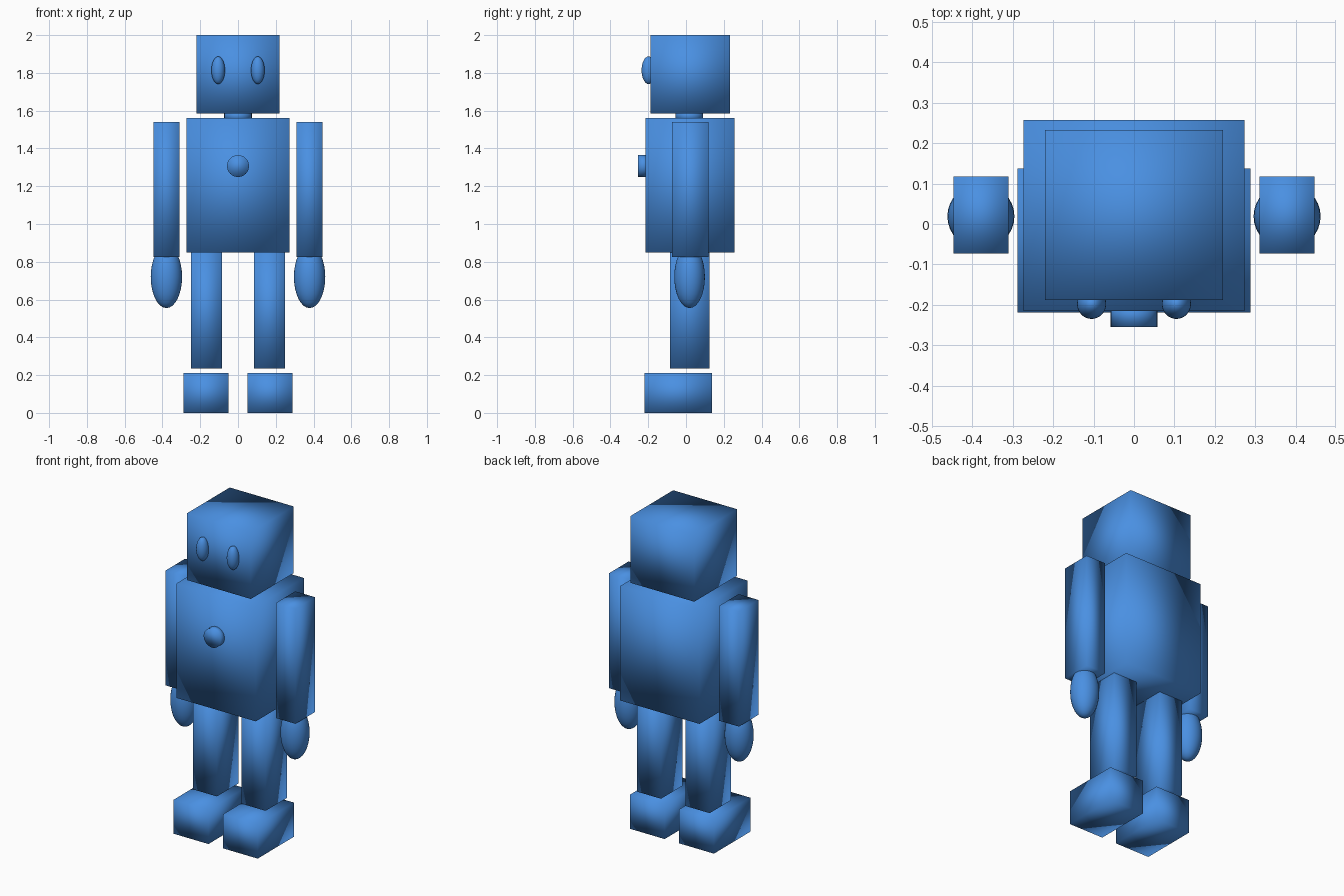
import bpy
from mathutils import Matrix, Vector
import bmesh
import math

if "Cube" in bpy.data.objects:
    bpy.data.objects.remove(bpy.data.objects["Cube"])

blue = bpy.data.materials.new("blue")
blue.diffuse_color = (0.068, 0.279, 0.760, 1.0)
blue.use_nodes = True
blue.node_tree.nodes["Principled BSDF"].inputs["Base Color"].default_value = blue.diffuse_color


def finish(name, bm):
    """Turn a bmesh into a named, smooth-shaded object."""
    for f in bm.faces:
        f.smooth = True
    mesh = bpy.data.meshes.new(name)
    bm.to_mesh(mesh)
    bm.free()
    mesh.materials.append(blue)
    obj = bpy.data.objects.new(name, mesh)
    bpy.context.collection.objects.link(obj)
    return obj


def placement(lo, hi):
    """Matrix that fits a unit primitive between two corners."""
    lo, hi = Vector(lo), Vector(hi)
    return Matrix.Translation((lo + hi) / 2) @ Matrix.Diagonal((*(hi - lo), 1))


def box(name, lo, hi):
    bm = bmesh.new()
    bmesh.ops.create_cube(bm, size=1, matrix=placement(lo, hi))
    return finish(name, bm)


def ellipsoid(name, center, radii):
    bm = bmesh.new()
    fit = Matrix.Translation(center) @ Matrix.Diagonal((*radii, 1))
    bmesh.ops.create_uvsphere(bm, u_segments=32, v_segments=16, radius=1, matrix=fit)
    return finish(name, bm)


def cylinder(name, center, radius, depth, tilt=0):
    bm = bmesh.new()
    fit = Matrix.Translation(center) @ Matrix.Rotation(tilt, 4, 'X')
    bmesh.ops.create_cone(bm, cap_ends=True, segments=32, radius1=radius,
                          radius2=radius, depth=depth, matrix=fit)
    return finish(name, bm)


# Head, neck and body
box("head", (-0.22, -0.188, 1.585), (0.22, 0.233, 2.0))
cylinder("neck", (0, 0.018, 1.573), 0.073, 0.06)
box("torso", (-0.273, -0.215, 0.848), (0.273, 0.257, 1.56))
cylinder("chest_button", (0, -0.225, 1.307), 0.058, 0.06, math.pi / 2)

# Paired parts on both sides
for side, s in (("left", 1), ("right", -1)):
    def side_box(name, x0, x1, y0, y1, z0, z1):
        xa, xb = sorted((s * x0, s * x1))
        box(f"{side}_{name}", (xa, y0, z0), (xb, y1, z1))

    ellipsoid(f"{side}_eye", (s * 0.105, -0.198, 1.814), (0.036, 0.037, 0.073))
    side_box("arm", 0.311, 0.447, -0.073, 0.118, 0.825, 1.54)
    ellipsoid(f"{side}_hand", (s * 0.379, 0.019, 0.72), (0.083, 0.081, 0.165))
    side_box("leg", 0.085, 0.25, -0.086, 0.124, 0.236, 0.85)
    side_box("foot", 0.05, 0.289, -0.219, 0.138, 0.0, 0.212)
